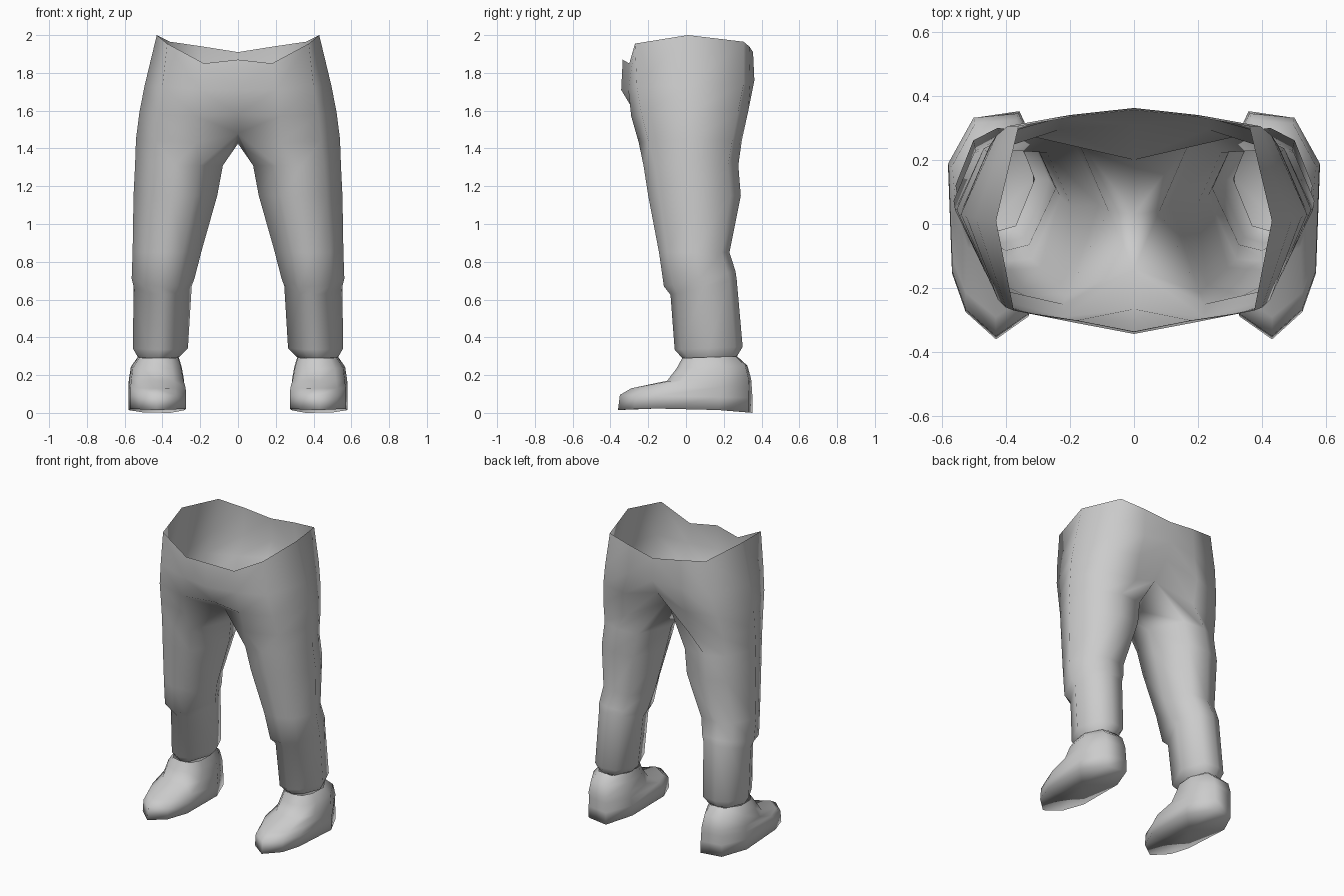
import bpy
import bmesh

cube = bpy.data.objects.get("Cube")
if cube:
    bpy.data.objects.remove(cube, do_unlink=True)

# Single plain grey for everything
grey = bpy.data.materials.new("light_grey")
grey.use_nodes = True
GREY = (0.6, 0.6, 0.6, 1.0)
grey.diffuse_color = GREY
bsdf = grey.node_tree.nodes["Principled BSDF"]
bsdf.inputs["Base Color"].default_value = GREY
bsdf.inputs["Roughness"].default_value = 0.8

# Unit outlines, counter-clockwise from the front inner corner
LEG = [(.27, .02), (.55, 0), (.81, .12), (1, .5),
       (.81, .89), (.55, 1), (.21, .98), (0, .53)]
SHIN = [(.27, .05), (.5, 0), (.74, .10), (1, .5),
        (.81, .89), (.55, 1), (.21, .96), (0, .55)]
SHOE = [(.18, .10), (.51, 0), (.82, .12), (.96, .29), (1, .75),
        (.74, .97), (.27, 1), (.02, .75), (0, .29)]
# Upper shoe, with its widest points further forward
UPPER = [(.2, .05), (.51, 0), (.8, .06), (.96, .26), (1, .62),
         (.74, .97), (.27, 1), (.02, .65), (.03, .26)]


def ring(outline, x0, x1, y0, y1, zf, zb, arch=0):
    """Fit an outline to a box; height runs from front zf to back zb."""
    return [(x0 + u * (x1 - x0), y0 + v * (y1 - y0),
             zf + v * (zb - zf) + arch * 4 * v * (1 - v)) for u, v in outline]


def loft(bm, upper, lower, closed):
    """Bridge two vertex rings with outward-facing quads."""
    n = len(lower)
    count = n if closed else min(len(upper), n) - 1
    for i in range(count):
        j = (i + 1) % n
        bm.faces.new((lower[i], lower[j], upper[j], upper[i]))


def finish(bm, name):
    """Turn the left half into a mirrored, smooth-shaded object."""
    mesh = bpy.data.meshes.new(name)
    bm.to_mesh(mesh)
    bm.free()
    mesh.materials.append(grey)
    mesh.shade_smooth()
    obj = bpy.data.objects.new(name, mesh)
    bpy.context.collection.objects.link(obj)
    mod = obj.modifiers.new("mirror", 'MIRROR')
    mod.use_clip = True
    mod.merge_threshold = 0.001


# Trousers: open half rings at the hips, from front centre to back centre
waist = [(0, -.335, 1.87), (.18, -.30, 1.85), (.375, -.27, 1.955), (.43, .01, 2.0),
         (.36, .305, 1.965), (.19, .335, 1.94), (0, .355, 1.91)]
hips = [(0, -.343, 1.71), (.2, -.305, 1.71), (.40, -.26, 1.73), (.495, .02, 1.73),
        (.395, .305, 1.74), (.2, .34, 1.75), (0, .362, 1.76)]
seat = [(0, -.265, 1.58), (.22, -.29, 1.57), (.425, -.235, 1.58), (.522, .02, 1.59),
        (.43, .275, 1.59), (.23, .33, 1.6), (0, .31, 1.66)]
# Last point is the underside of the crotch
crotch = [(0, -.14, 1.48), (.22, -.25, 1.43), (.44, -.20, 1.44), (.54, .03, 1.45),
          (.45, .245, 1.44), (.23, .295, 1.44), (0, .20, 1.56), (0, .03, 1.425)]

# Ring values: inner x, outer x, front y, back y, front z, back z
thigh_rings = [
    (.08, .545, -.225, .277, 1.31, 1.31),
    (.11, .553, -.20, .29, 1.15, 1.15),
    (.195, .558, -.143, .23, .85, .85),
    (.23, .563, -.117, .262, .67, .75),
]
# Shin, set in under the knee fold
shin_rings = [
    (.245, .552, -.082, .268, .625, .71),
    (.265, .557, -.06, .30, .335, .35),
    (.31, .53, -.02, .27, .29, .30),
]

bm = bmesh.new()
rings = [waist, hips, seat, crotch]
rings += [ring(LEG, *r) for r in thigh_rings] + [ring(SHIN, *r) for r in shin_rings]
verts = [[bm.verts.new(p) for p in r] for r in rings]
for k in range(len(verts) - 1):
    loft(bm, verts[k], verts[k + 1], closed=k >= 3)
finish(bm, "trousers")

# Shoes: ankle down to the sole edge
upper_rings = [
    (.31, .53, -.02, .27, .29, .30),
    (.293, .567, -.05, .325, .235, .25),
    (.28, .578, -.10, .345, .17, .18),
]
lower_rings = [
    (.277, .58, -.29, .348, .13, .14),
    (.275, .58, -.35, .352, .095, .08),
    (.275, .58, -.36, .352, .015, 0, .015),
]
bm = bmesh.new()
rings = [ring(UPPER, *r) for r in upper_rings] + [ring(SHOE, *r) for r in lower_rings]
verts = [[bm.verts.new(p) for p in r] for r in rings]
for a, b in zip(verts, verts[1:]):
    loft(bm, a, b, closed=True)
# Slightly hollow sole
sole = verts[-1]
centre = bm.verts.new((.43, .02, .03))
for i in range(len(sole)):
    bm.faces.new((sole[(i + 1) % len(sole)], sole[i], centre))
finish(bm, "shoes")
